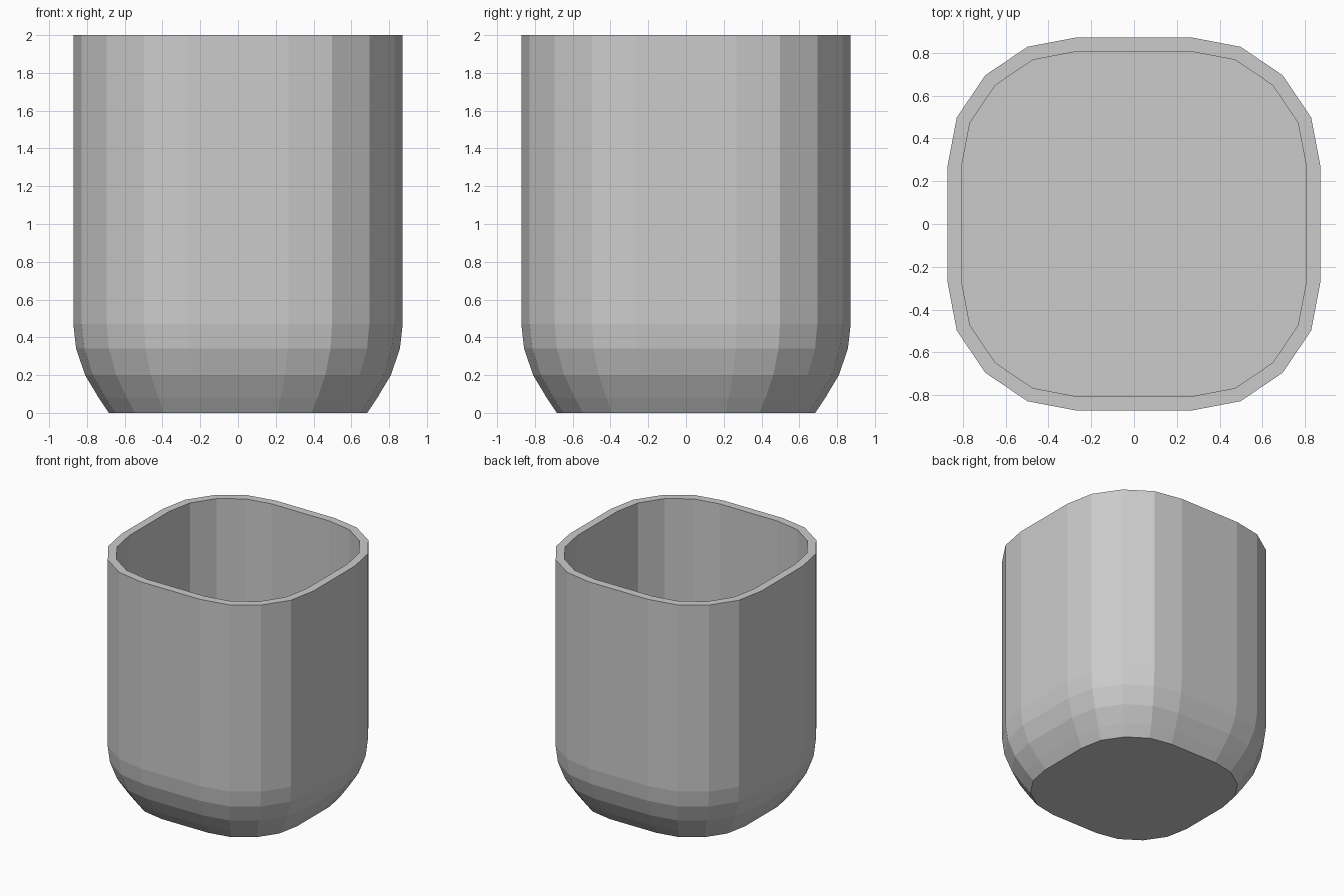
import bpy, bmesh
from mathutils import Matrix, Vector
from math import pi

if "Cube" in bpy.data.objects:
    bpy.data.objects.remove(bpy.data.objects["Cube"])

# Rounded-square outline: one corner, repeated four times
corner = [(0.872, 0.268), (0.828, 0.498), (0.695, 0.695), (0.498, 0.828), (0.268, 0.872)]
outline = [Matrix.Rotation(q * pi / 2, 3, 'Z') @ Vector((x, y, 0))
           for q in range(4) for x, y in corner]

# Height and outline scale of each ring of the outer wall
rings = [(0, 0.785), (0.08, 0.846), (0.2, 0.928), (0.34, 0.983), (0.47, 1), (2, 1)]
WALL, FLOOR_Z = 0.065, 0.4

bm = bmesh.new()
loops = [[bm.verts.new((p.x * s, p.y * s, z)) for p in outline] for z, s in rings]
n = len(outline)
for a, b in zip(loops, loops[1:]):
    for i in range(n):
        j = (i + 1) % n
        bm.faces.new((a[i], a[j], b[j], b[i]))
bm.faces.new(loops[0][::-1])
top = bm.faces.new(loops[-1])
bm.normal_update()

# Rim, then straight-walled cavity with a flat floor
bmesh.ops.inset_region(bm, faces=[top], thickness=WALL, use_even_offset=True, use_boundary=True)
floor = bmesh.ops.extrude_discrete_faces(bm, faces=[top])['faces'][0]
for v in floor.verts:
    v.co.z = FLOOR_Z
bmesh.ops.recalc_face_normals(bm, faces=bm.faces[:])

mesh = bpy.data.meshes.new("cup")
bm.to_mesh(mesh)
bm.free()
bpy.context.collection.objects.link(bpy.data.objects.new("cup", mesh))
